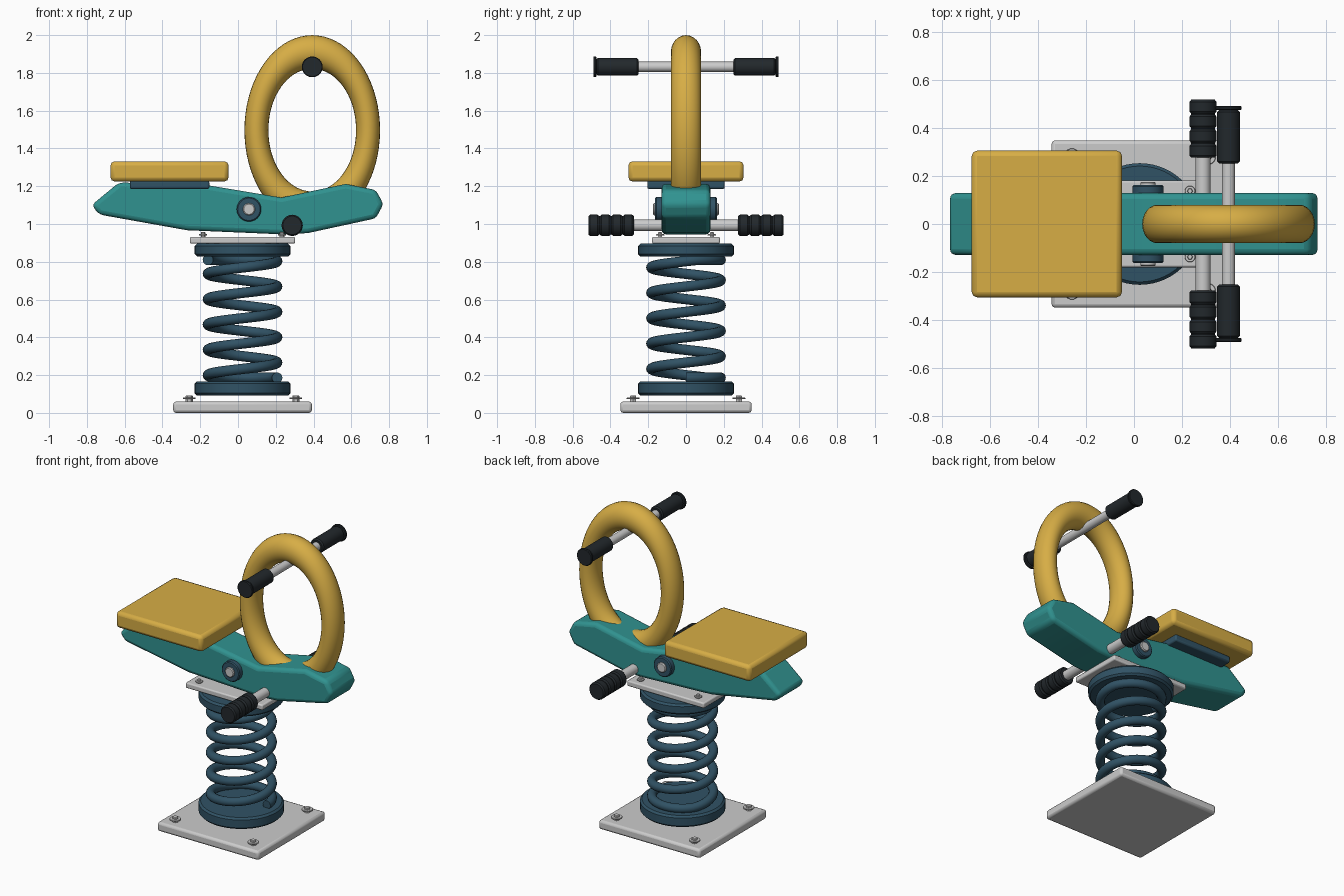
import bpy, bmesh, math
from mathutils import Matrix, Vector

if "Cube" in bpy.data.objects:
    bpy.data.objects.remove(bpy.data.objects["Cube"])

def material(name, rgb):
    m = bpy.data.materials.new(name)
    m.diffuse_color = (*rgb, 1)
    m.use_nodes = True
    m.node_tree.nodes["Principled BSDF"].inputs["Base Color"].default_value = m.diffuse_color
    return m

TEAL = material("teal", (0.03, 0.29, 0.28))
YELLOW = material("yellow", (0.68, 0.42, 0.06))
BLUE = material("slate_blue", (0.03, 0.085, 0.13))
BLACK = material("rubber", (0.016, 0.021, 0.025))
CX = 0.024  # spring axis

def finish(name, bm, mat=None, bevel=0, segs=2):
    bmesh.ops.recalc_face_normals(bm, faces=bm.faces)
    me = bpy.data.meshes.new(name)
    bm.to_mesh(me)
    bm.free()
    ob = bpy.data.objects.new(name, me)
    bpy.context.collection.objects.link(ob)
    if mat:
        me.materials.append(mat)
    if bevel:
        b = ob.modifiers.new("bevel", 'BEVEL')
        b.width, b.segments, b.limit_method = bevel, segs, 'ANGLE'
    bpy.ops.object.select_all(action='DESELECT')
    ob.select_set(True)
    bpy.context.view_layer.objects.active = ob
    bpy.ops.object.shade_smooth_by_angle(angle=math.radians(35))
    return ob

def box(name, x0, x1, hy, z0, z1, mat=None, bevel=0.01):
    bm = bmesh.new()
    bmesh.ops.create_cube(bm, size=1)
    bmesh.ops.scale(bm, vec=(x1 - x0, 2 * hy, z1 - z0), verts=bm.verts)
    bmesh.ops.translate(bm, vec=((x0 + x1) / 2, 0, (z0 + z1) / 2), verts=bm.verts)
    return finish(name, bm, mat, bevel)

def lathe(name, profile, loc, mat=None, axis=(0, 0, 1), n=40):
    """Revolve (radius, height) points about an axis, with capped ends."""
    bm = bmesh.new()
    rings = [[bm.verts.new((r * math.cos(2 * math.pi * i / n), r * math.sin(2 * math.pi * i / n), h))
              for i in range(n)] for r, h in profile]
    for a, b in zip(rings, rings[1:]):
        for i in range(n):
            j = (i + 1) % n
            bm.faces.new((a[i], a[j], b[j], b[i]))
    bm.faces.new(rings[0])
    bm.faces.new(rings[-1])
    rot = Vector((0, 0, 1)).rotation_difference(Vector(axis)).to_matrix().to_4x4()
    bm.transform(Matrix.Translation(loc) @ rot)
    return finish(name, bm, mat)

def disc(r, z0, z1, b):
    return [(r - b, z0), (r, z0 + b), (r, z1 - b), (r - b, z1)]

def bolts(name, dx, dy, z, r):
    for i, (sx, sy) in enumerate([(-1, -1), (1, -1), (1, 1), (-1, 1)]):
        loc = (CX + sx * dx, sy * dy, z)
        lathe(f"{name}_washer_{i}", disc(r, 0.011, 0.019, 0.002), loc, n=24)
        lathe(f"{name}_head_{i}", disc(r * 0.55, -0.01, 0.03, 0.003), loc, n=6)

# Ground plate, spring collars and top plate
box("base_plate", -0.343, 0.391, 0.348, 0, 0.06, bevel=0.015)
bolts("base_bolt", 0.282, 0.28, 0.062, 0.034)
lathe("lower_collar", disc(0.253, 0.092, 0.167, 0.012), (CX, 0, 0), BLUE, n=56)
lathe("upper_collar", disc(0.253, 0.828, 0.896, 0.012), (CX, 0, 0), BLUE, n=56)
box("top_plate", -0.255, 0.303, 0.18, 0.896, 0.932, bevel=0.008)
bolts("top_bolt", 0.209, 0.137, 0.927, 0.022)

# Coil spring with flattened end turns
TURNS, STEPS, SIDES, R, WIRE = 5.5, 48, 14, 0.183, 0.028
bm = bmesh.new()
prev = None
for k in range(int(TURNS * STEPS) + 1):
    t = k / STEPS
    a = 2 * math.pi * t
    z = 0.186 + 0.624 * min(max((t - 0.4) / 4.65, 0), 1)
    ring = []
    for i in range(SIDES):
        p = 2 * math.pi * i / SIDES
        rad = R + WIRE * math.cos(p)
        ring.append(bm.verts.new((CX + rad * math.cos(a), rad * math.sin(a), z + WIRE * math.sin(p))))
    if prev:
        for i in range(SIDES):
            j = (i + 1) % SIDES
            bm.faces.new((prev[i], prev[j], ring[j], ring[i]))
    else:
        bm.faces.new(ring)
    prev = ring
bm.faces.new(prev)
finish("coil_spring", bm, BLUE)

# Body beam: side profile extruded across y
outline = [(-0.775, 1.10), (-0.63, 1.22), (-0.16, 1.205), (0.23, 1.14), (0.57, 1.212), (0.73, 1.18),
           (0.77, 1.105), (0.73, 1.03), (0.37, 0.952), (0.24, 0.945), (-0.27, 0.967), (-0.735, 1.05)]
bm = bmesh.new()
face = bm.faces.new([bm.verts.new((x, -0.129, z)) for x, z in outline])
ext = bmesh.ops.extrude_face_region(bm, geom=[face])
bmesh.ops.translate(bm, vec=(0, 0.258, 0), verts=[v for v in ext["geom"] if isinstance(v, bmesh.types.BMVert)])
finish("body_beam", bm, TEAL, bevel=0.024, segs=3)

# Seat and its mount
box("seat_mount", -0.573, -0.152, 0.205, 1.185, 1.23, BLUE)
box("seat", -0.675, -0.05, 0.305, 1.225, 1.332, YELLOW, bevel=0.022)

# Oval ring: a stretched torus sunk into the beam
bpy.ops.mesh.primitive_torus_add(major_radius=0.2955, minor_radius=0.0635, major_segments=72,
                                 minor_segments=24, rotation=(math.pi / 2, 0, 0))
ring = bpy.context.object
bpy.ops.object.transform_apply(rotation=True)
ring.name = "oval_ring"
ring.data.transform(Matrix.Translation((0.393, 0, 1.497)) @ Matrix.Diagonal((1, 1.26, 1.4, 1)))
ring.data.materials.append(YELLOW)
bpy.ops.object.shade_smooth_by_angle(angle=math.radians(35))

# Handlebar and footrest rods
lathe("handle_rod", [(0.027, -0.46), (0.027, 0.46)], (0.393, 0, 1.832), axis=(0, 1, 0), n=24)
lathe("foot_rod", [(0.031, -0.48), (0.031, 0.48)], (0.287, 0, 0.993), axis=(0, 1, 0), n=24)

# Profiles along y for the end grips
hand_grip = disc(0.047, 0.252, 0.474, 0.008) + disc(0.055, 0.474, 0.491, 0.004)
foot_grip = []
for i in range(4):
    s = 0.276 + i * 0.061
    foot_grip += [(0.049, s), (0.056, s + 0.009), (0.056, s + 0.049), (0.049, s + 0.058)]

# Mirrored parts on both sides
for side, s in (("front", -1), ("back", 1)):
    axis = (0, s, 0)
    lathe(f"{side}_hand_grip", hand_grip, (0.393, 0, 1.832), BLACK, axis)
    lathe(f"{side}_foot_grip", foot_grip, (0.287, 0, 0.993), BLACK, axis)
    lathe(f"{side}_pivot_hub", disc(0.065, 0.11, 0.163, 0.006), (0.058, 0, 1.078), BLUE, axis)
    lathe(f"{side}_pivot_bolt", disc(0.032, 0.15, 0.175, 0.005), (0.058, 0, 1.078), None, axis, 24)
